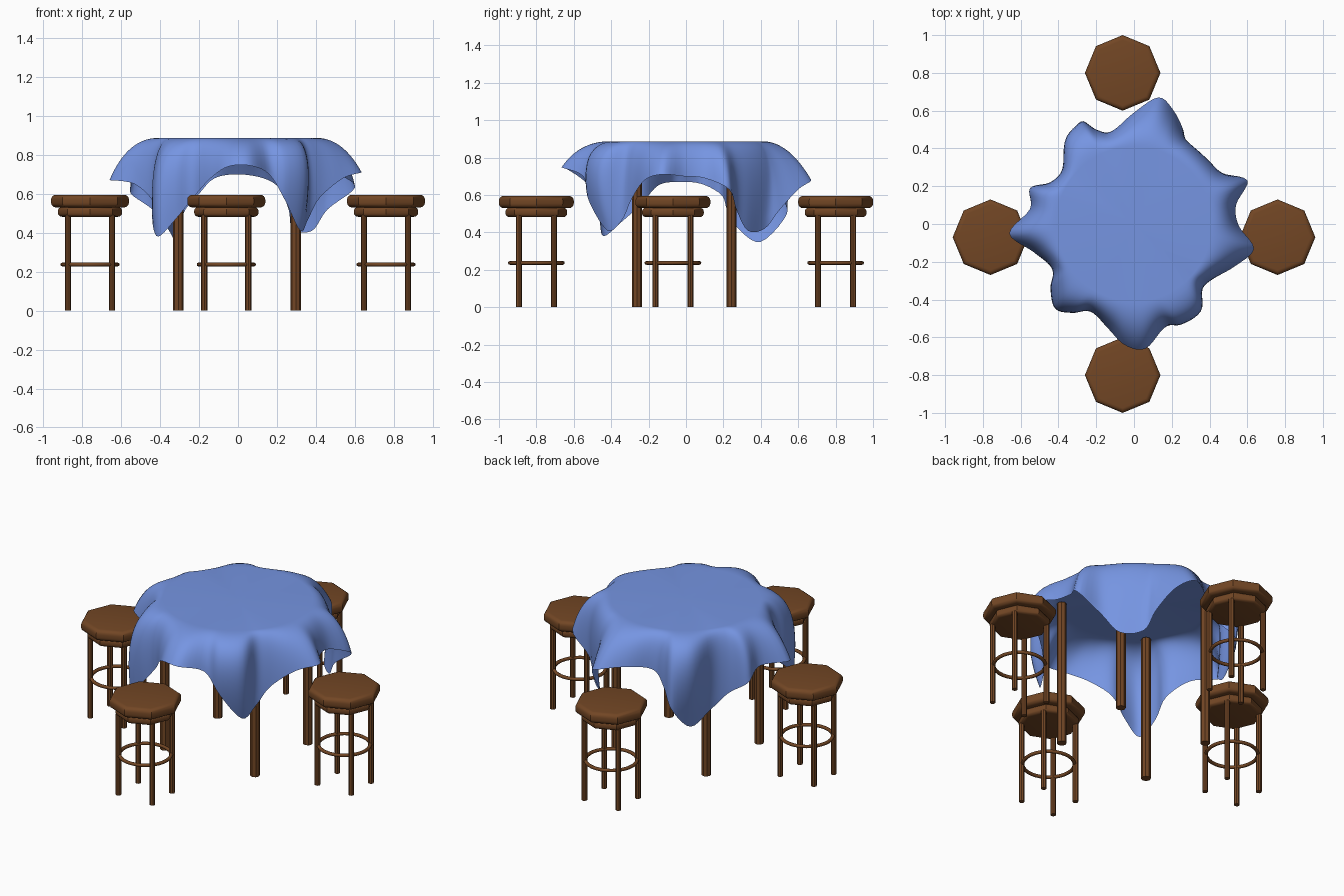
import bpy, bmesh, math
from mathutils import Vector

if "Cube" in bpy.data.objects:
    bpy.data.objects.remove(bpy.data.objects["Cube"])


def material(name, rgb):
    m = bpy.data.materials.new(name)
    m.diffuse_color = (*rgb, 1)
    m.use_nodes = True
    m.node_tree.nodes["Principled BSDF"].inputs["Base Color"].default_value = m.diffuse_color
    return m


WOOD = material("brown wood", (0.17, 0.062, 0.018))
CLOTH = material("blue cloth", (0.18, 0.30, 0.76))


def finish(ob, name, mat, angle=35):
    ob.name = name
    ob.data.materials.append(mat)
    bpy.ops.object.shade_smooth_by_angle(angle=math.radians(angle))


def post(name, x, y, r, z0, z1, sides=8, bevel=0):
    bpy.ops.mesh.primitive_cylinder_add(vertices=sides, radius=r, depth=z1 - z0,
                                        location=(x, y, (z0 + z1) / 2))
    ob = bpy.context.object
    if bevel:  # round the rims only
        bm = bmesh.new()
        bm.from_mesh(ob.data)
        rims = [e for e in bm.edges if abs(e.verts[0].co.z - e.verts[1].co.z) < 1e-5]
        bmesh.ops.bevel(bm, geom=rims, offset=bevel, segments=4, profile=0.5, affect='EDGES')
        bm.to_mesh(ob.data)
        bm.free()
    finish(ob, name, WOOD)


# Stools
for cx, cy in [(-0.76, -0.07), (0.76, -0.07), (-0.06, 0.8), (-0.06, -0.8)]:
    post("stool_seat", cx, cy, 0.2, 0.53, 0.595, 8, 0.024)
    post("stool_seat_base", cx, cy, 0.165, 0.482, 0.532, 8, 0.02)
    for sx in (-1, 1):
        for sy in (-1, 1):
            post("stool_leg", cx + sx * 0.113, cy + sy * 0.094, 0.016, 0, 0.49)
    bpy.ops.mesh.primitive_torus_add(location=(cx, cy, 0.237), major_radius=0.142,
                                     minor_radius=0.01, major_segments=32, minor_segments=8)
    finish(bpy.context.object, "stool_foot_ring", WOOD, 60)

# Table legs
for x in (-0.306, 0.297):
    for y in (-0.262, 0.243):
        post("table_leg", x, y, 0.027, 0, 0.88)

# Tablecloth hem: x, y, z and how far the fold bulges out above it
HEM = [
    (0.635, -0.13, 0.71, 0.55), (0.555, -0.01, 0.70, 0.52), (0.54, 0.10, 0.69, 0.52),
    (0.60, 0.23, 0.63, 0.58), (0.46, 0.27, 0.52, 0.56), (0.38, 0.33, 0.41, 0.56),
    (0.28, 0.42, 0.42, 0.56), (0.26, 0.50, 0.52, 0.54), (0.21, 0.60, 0.63, 0.55),
    (0.13, 0.67, 0.68, 0.56), (0.0, 0.59, 0.70, 0.54), (-0.12, 0.49, 0.68, 0.50),
    (-0.20, 0.50, 0.60, 0.54), (-0.28, 0.54, 0.50, 0.64), (-0.31, 0.40, 0.35, 0.70),
    (-0.36, 0.28, 0.42, 0.52), (-0.44, 0.22, 0.52, 0.51), (-0.55, 0.19, 0.60, 0.56),
    (-0.55, 0.08, 0.66, 0.54), (-0.66, -0.05, 0.67, 0.57), (-0.53, -0.15, 0.65, 0.52),
    (-0.43, -0.24, 0.55, 0.51), (-0.44, -0.34, 0.46, 0.58), (-0.41, -0.44, 0.38, 0.66),
    (-0.32, -0.46, 0.47, 0.62), (-0.23, -0.46, 0.58, 0.54), (-0.14, -0.55, 0.68, 0.54),
    (-0.05, -0.64, 0.74, 0.56), (0.06, -0.66, 0.745, 0.57), (0.16, -0.55, 0.70, 0.54),
    (0.24, -0.52, 0.57, 0.64), (0.32, -0.42, 0.41, 0.68), (0.36, -0.34, 0.47, 0.52),
    (0.42, -0.29, 0.58, 0.51), (0.54, -0.22, 0.68, 0.54),
]
TOP, RIM, SUB, ROWS = 0.887, 0.41, 5, 16


def spline(i, t):
    a, b, c, d = (Vector(HEM[(i + k) % len(HEM)]) for k in (-1, 0, 1, 2))
    return 0.5 * (2 * b + (c - a) * t + (2 * a - 5 * b + 4 * c - d) * t * t
                  + (3 * b - a - 3 * c + d) * t ** 3)


hem = [spline(i, s / SUB) for i in range(len(HEM)) for s in range(SUB)]
bm = bmesh.new()
rings = []
for row in range(ROWS + 1):
    t = row / ROWS
    ring = []
    for h in hem:
        out = Vector((h[0], h[1], 0)).normalized()
        up = Vector((0, 0, TOP))
        p = ((1 - t) ** 2 * (out * RIM + up) + 2 * t * (1 - t) * (out * h[3] + up)
             + t * t * Vector(h[:3]))
        ring.append(bm.verts.new(p))
    rings.append(ring)
n = len(hem)
for a, b in zip(rings, rings[1:]):
    for i in range(n):
        j = (i + 1) % n
        bm.faces.new((a[i], b[i], b[j], a[j]))
centre = bm.verts.new((0, 0, TOP - 0.002))
for i in range(n):
    bm.faces.new((centre, rings[0][i], rings[0][(i + 1) % n]))
me = bpy.data.meshes.new("tablecloth")
bm.to_mesh(me)
bm.free()
ob = bpy.data.objects.new("tablecloth", me)
bpy.context.collection.objects.link(ob)
bpy.ops.object.select_all(action='DESELECT')
ob.select_set(True)
bpy.context.view_layer.objects.active = ob
finish(ob, "tablecloth", CLOTH, 80)
